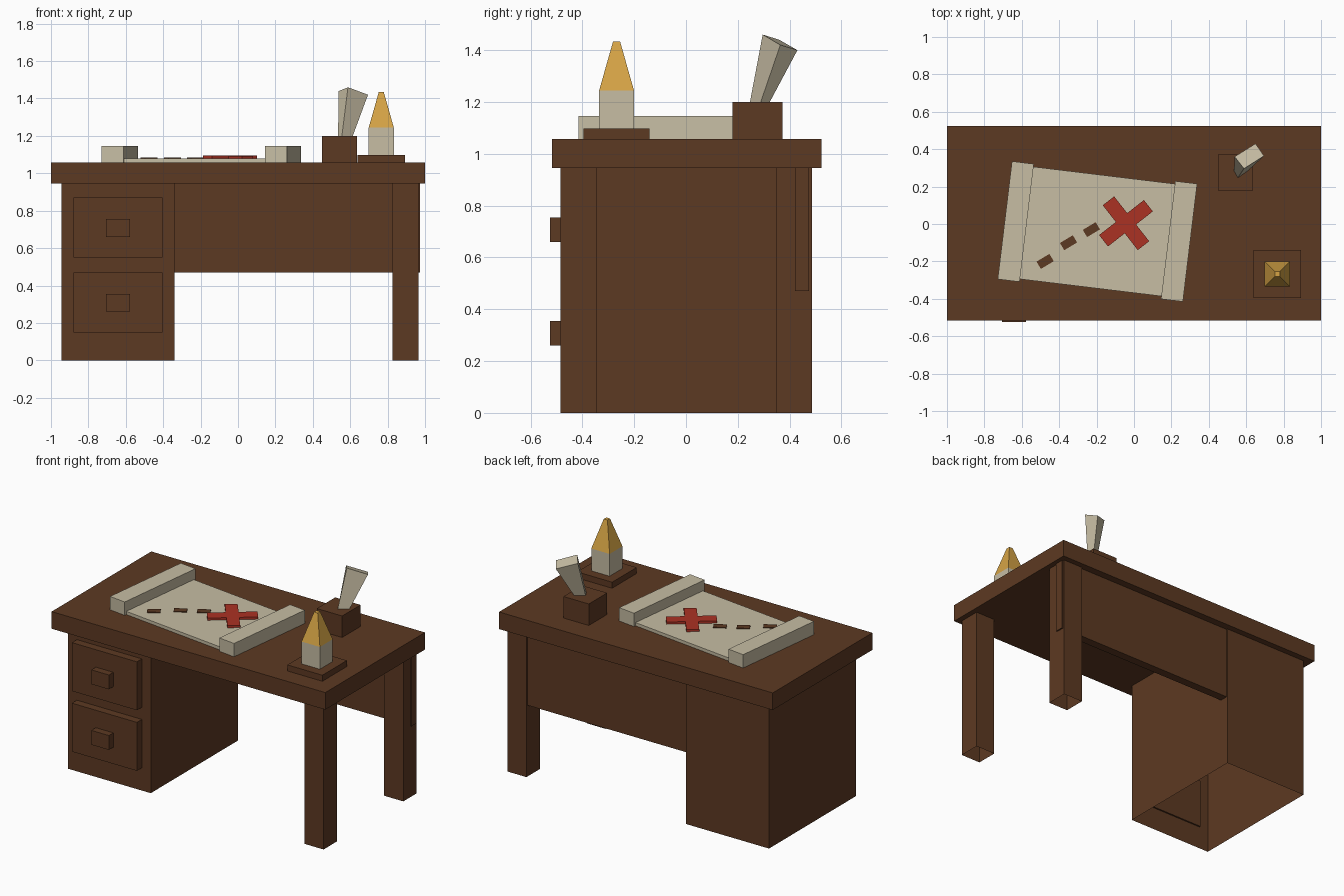
import bpy
import bmesh
from math import radians
from mathutils import Matrix, Vector

cube = bpy.data.objects.get("Cube")
if cube:
    bpy.data.objects.remove(cube, do_unlink=True)


def material(name, rgb):
    mat = bpy.data.materials.new(name)
    mat.use_nodes = True
    mat.diffuse_color = (*rgb, 1)
    mat.node_tree.nodes["Principled BSDF"].inputs["Base Color"].default_value = (*rgb, 1)
    return mat


WOOD = material("brown wood", (0.108, 0.041, 0.016))
PAPER = material("parchment", (0.57, 0.51, 0.37))
FLAME = material("amber flame", (0.67, 0.37, 0.06))
RED = material("red mark", (0.41, 0.032, 0.017))


def finish(name, bm, mat):
    bmesh.ops.recalc_face_normals(bm, faces=bm.faces)
    mesh = bpy.data.meshes.new(name)
    bm.to_mesh(mesh)
    bm.free()
    mesh.materials.append(mat)
    obj = bpy.data.objects.new(name, mesh)
    bpy.context.collection.objects.link(obj)
    return obj


def box(name, x, y, z, mat=WOOD, taper=1.0, open_bottom=False):
    """Box from (min, max) ranges; taper scales the top."""
    bm = bmesh.new()
    bmesh.ops.create_cube(bm, size=1)
    for v in bm.verts:
        if v.co.z > 0:
            v.co.x *= taper
            v.co.y *= taper
        v.co = Vector([(r[0] + r[1]) / 2 + c * (r[1] - r[0]) for r, c in zip((x, y, z), v.co)])
    if open_bottom:
        bm.normal_update()
        low = [f for f in bm.faces if f.normal.z < -0.9]
        bmesh.ops.delete(bm, geom=low, context='FACES_ONLY')
        mesh_normals = [f for f in bm.faces]
        bmesh.ops.recalc_face_normals(bm, faces=mesh_normals)
    return finish(name, bm, mat)


def slab(name, centre, size, angle, z, mat):
    """Flat block turned about the vertical axis."""
    sx, sy = size[0] / 2, size[1] / 2
    obj = box(name, (-sx, sx), (-sy, sy), z, mat)
    obj.data.transform(Matrix.Translation((*centre, 0)) @ Matrix.Rotation(radians(angle), 4, 'Z'))
    return obj


def loft(name, bottom, top, mat):
    bm = bmesh.new()
    low = [bm.verts.new(p) for p in bottom]
    high = [bm.verts.new(p) for p in top]
    bm.faces.new(low)
    bm.faces.new(high)
    for i in range(len(low)):
        j = (i + 1) % len(low)
        bm.faces.new((low[i], low[j], high[j], high[i]))
    return finish(name, bm, mat)


# Desk body
UNDER, TOP = 0.945, 1.058
box("desk_top", (-1, 1), (-0.517, 0.523), (UNDER, TOP))
box("drawer_cabinet", (-0.945, -0.34), (-0.425, 0.483), (0, UNDER), open_bottom=True)
for name, y in (("front_leg", -0.415), ("back_leg", 0.417)):
    box(name, (0.825, 0.965), (y - 0.07, y + 0.07), (0, UNDER), open_bottom=True)
box("back_panel", (-0.345, 0.973), (0.42, 0.475), (0.47, UNDER))

# Drawers with square knobs
for name, z in (("lower", 0.15), ("upper", 0.55)):
    box(name + "_drawer", (-0.88, -0.405), (-0.477, -0.415), (z, z + 0.32))
    box(name + "_knob", (-0.705, -0.577), (-0.524, -0.47), (z + 0.11, z + 0.205))

# Map sheet with a rolled edge on each side
TURN = -6.9
SHEET = TOP + 0.021
slab("map_sheet", (-0.195, -0.04), (0.79, 0.605), TURN, (TOP, SHEET), PAPER)
for name, centre in (("right_map_roll", (-0.632, 0.013)), ("left_map_roll", (0.241, -0.093))):
    slab(name, centre, (0.118, 0.635), TURN, (TOP, TOP + 0.088), PAPER)

# Painted trail and cross
for i, centre in enumerate(((-0.475, -0.2), (-0.35, -0.1), (-0.228, -0.03))):
    slab(f"trail_dash_{i + 1}", centre, (0.08, 0.045), 31, (SHEET, SHEET + 0.005), WOOD)
for name, angle, lift in (("cross_arm_a", 38, 0.015), ("cross_arm_b", -52, 0.0148)):
    slab(name, (-0.043, 0.004), (0.304, 0.077), angle, (SHEET, SHEET + lift), RED)

# Inkwell and leaning quill
box("inkwell", (0.45, 0.635), (0.18, 0.372), (TOP, 1.2))
loft("quill",
     [(0.535, 0.28, 1.19), (0.554, 0.245, 1.19), (0.61, 0.285, 1.19), (0.59, 0.318, 1.19)],
     [(0.538, 0.36, 1.44), (0.588, 0.296, 1.46), (0.695, 0.364, 1.42), (0.65, 0.43, 1.4)],
     PAPER)

# Candle on its stand
CX, CY = 0.766, -0.268


def candle_part(name, half, z, mat, taper=1.0):
    box(name, (CX - half, CX + half), (CY - half, CY + half), z, mat, taper)


candle_part("candle_stand", 0.128, (TOP, 1.098), WOOD)
candle_part("candle", 0.067, (1.098, 1.245), PAPER)
candle_part("candle_flame", 0.067, (1.245, 1.434), FLAME, 0.2)
